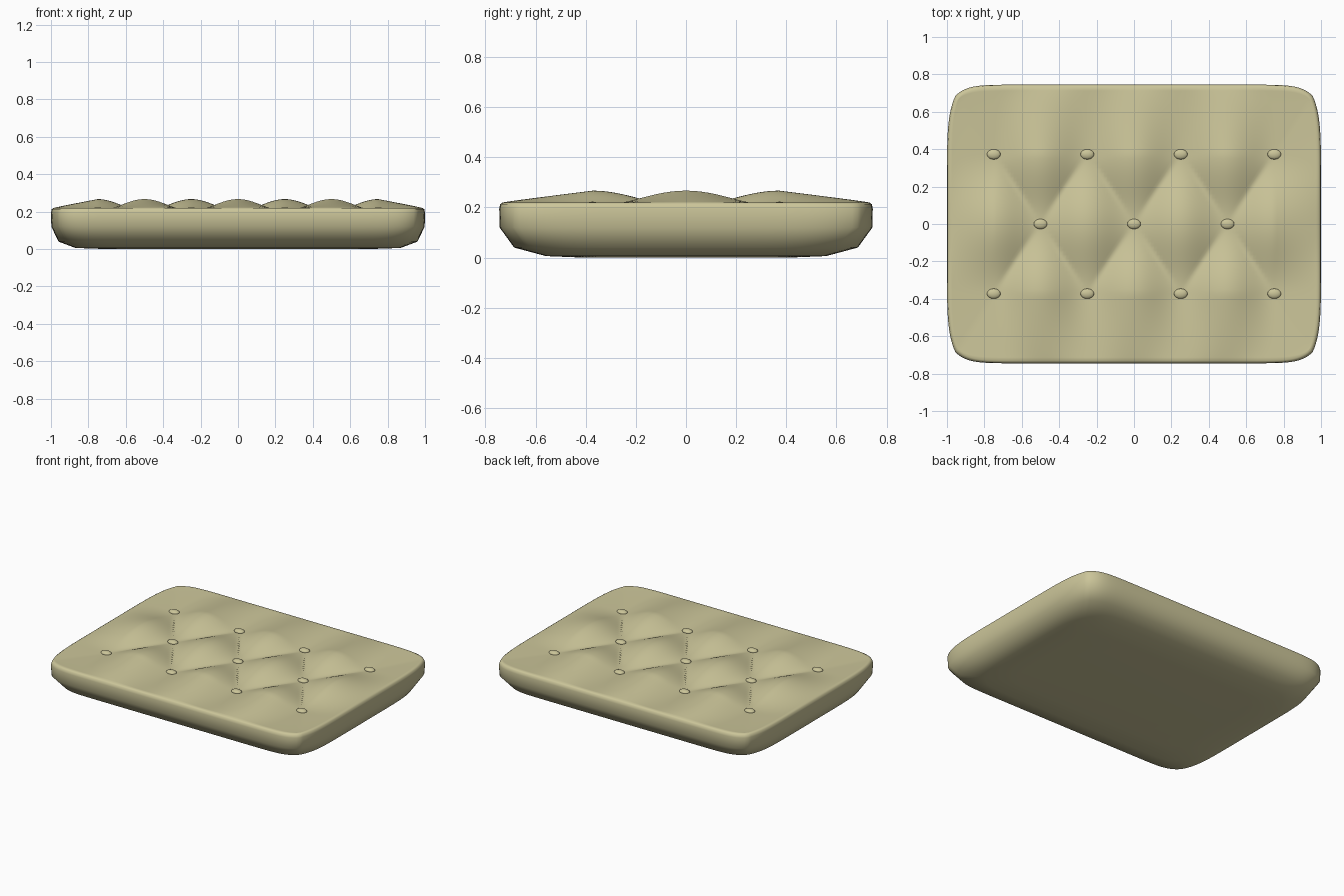
import bpy, bmesh, math

if "Cube" in bpy.data.objects:
    bpy.data.objects.remove(bpy.data.objects["Cube"])

HX, HY = 1.0, 0.745
RIM_Z, FOLD_Z, PUFF = 0.22, 0.205, 0.062

fabric = bpy.data.materials.new("fabric")
fabric.diffuse_color = (0.60, 0.56, 0.32, 1)
fabric.use_nodes = True
fabric.node_tree.nodes["Principled BSDF"].inputs["Base Color"].default_value = fabric.diffuse_color

# Side rings from rim to underside: z, x scale, y scale, corner rounding
RINGS = [
    (RIM_Z, 0.986, 0.982, 1.0),
    (0.213, 0.996, 0.995, 1.0),
    (0.195, 1.0, 1.0, 1.0),
    (0.120, 0.998, 0.998, 1.0),
    (0.040, 0.960, 0.920, 1.2),
    (0.006, 0.870, 0.750, 1.6),
    (0.000, 0.700, 0.550, 1.6),
]


def plan(s, t, sx, sy, k):
    """Map the unit square to a rectangle with pulled-in corners."""
    return (HX * sx * s * (1 - 0.045 * k * abs(t) ** 7),
            HY * sy * t * (1 - 0.08 * k * abs(s) ** 16))


def tufted_height(s, t):
    """Diamond pillows between buttons, fading linearly out to the rim."""
    cs = max(-0.75, min(0.75, s))
    ct = max(-0.5, min(0.5, t))
    u, v = 2 * cs + ct, 2 * cs - ct
    h = FOLD_Z + PUFF * abs(math.sin(math.pi * u) * math.sin(math.pi * v))
    fade = max((abs(s) - 0.75) / 0.25, (abs(t) - 0.5) / 0.5, 0)
    return h + (RIM_Z - h) * fade


def make_cushion():
    bm = bmesh.new()
    bmesh.ops.create_grid(bm, x_segments=128, y_segments=64, size=1)
    # Extrude the border; z temporarily stores the ring number
    for i in range(1, len(RINGS)):
        border = [e for e in bm.edges if e.is_boundary]
        new = bmesh.ops.extrude_edge_only(bm, edges=border)["geom"]
        for v in new:
            if isinstance(v, bmesh.types.BMVert):
                v.co.z = i
    bmesh.ops.holes_fill(bm, edges=[e for e in bm.edges if e.is_boundary], sides=0)
    for v in bm.verts:
        s, t, i = v.co.x, v.co.y, round(v.co.z)
        z, sx, sy, k = RINGS[i]
        if i == 0:
            z = tufted_height(s, t)
            r = max(abs(s), abs(t)) ** 12
            sx, sy = 1 + (sx - 1) * r, 1 + (sy - 1) * r
        v.co = (*plan(s, t, sx, sy, k), z)
    bmesh.ops.recalc_face_normals(bm, faces=bm.faces)
    me = bpy.data.meshes.new("cushion")
    bm.to_mesh(me)
    bm.free()
    me.materials.append(fabric)
    me.shade_smooth()
    bpy.context.collection.objects.link(bpy.data.objects.new("cushion", me))


def make_button(x, y):
    bpy.ops.mesh.primitive_uv_sphere_add(segments=24, ring_count=12, radius=1,
                                         location=(x, y, 0.208))
    ob = bpy.context.object
    ob.name = "button"
    ob.scale = (0.036, 0.027, 0.015)
    ob.data.materials.append(fabric)
    bpy.ops.object.shade_smooth()


make_cushion()

# Buttons in three staggered rows
for x in (-0.5, 0, 0.5):
    make_button(x, 0)
for y in (-HY / 2, HY / 2):
    for x in (-0.75, -0.25, 0.25, 0.75):
        make_button(x, y)
